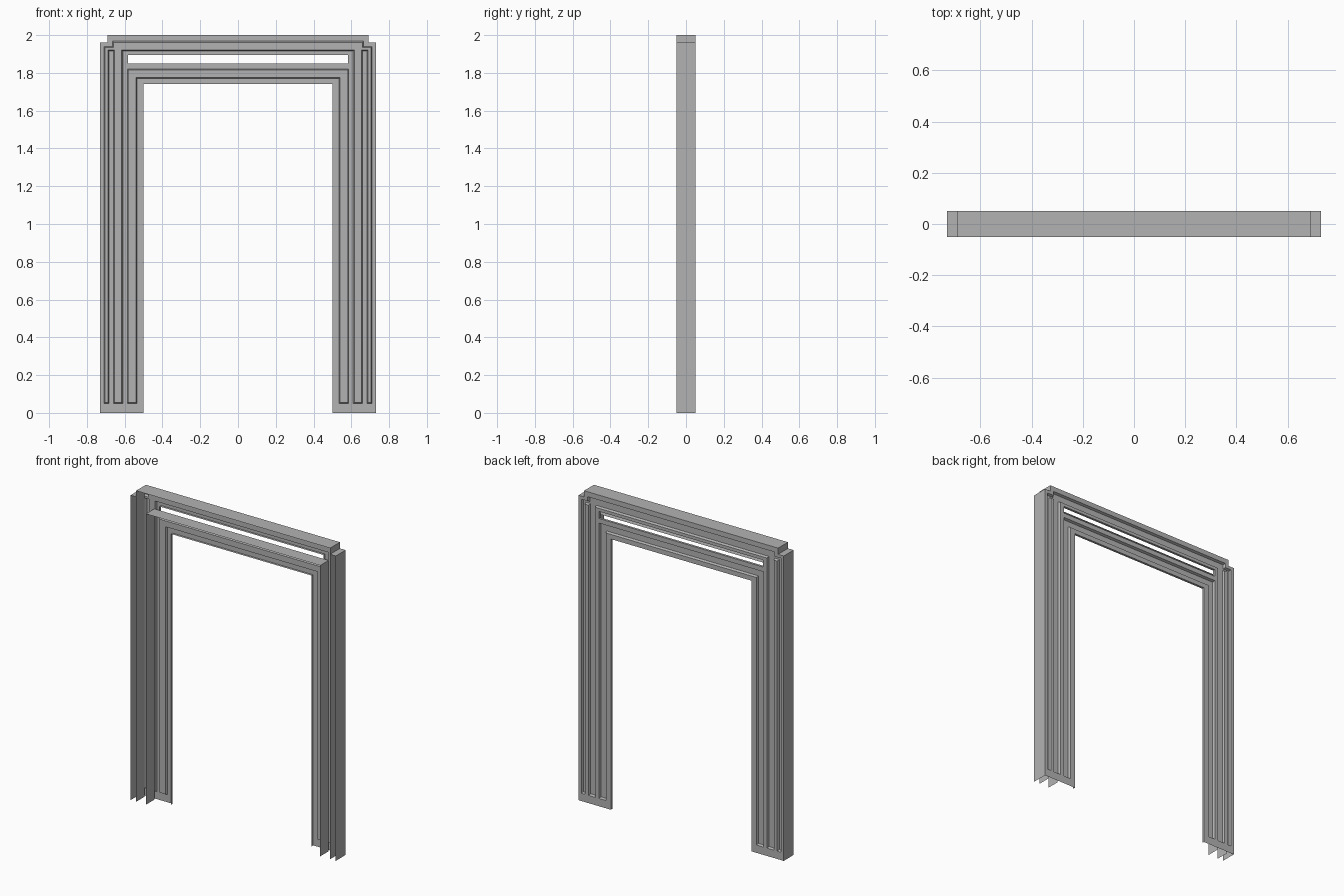
import bpy, bmesh

cube = bpy.data.objects.get("Cube")
if cube:
    bpy.data.objects.remove(cube)

grey = bpy.data.materials.new("plain_grey")
grey.use_nodes = True
colour = (0.45, 0.45, 0.45, 1)
grey.diffuse_color = colour
grey.node_tree.nodes["Principled BSDF"].inputs["Base Color"].default_value = colour

BACK, FRONT = 0.05, -0.05
RECESS = 0.015          # depth of grooves and small rims
EPS = 1e-4


def finish(bm, name):
    mesh = bpy.data.meshes.new(name)
    bm.to_mesh(mesh)
    bm.free()
    mesh.materials.append(grey)
    obj = bpy.data.objects.new(name, mesh)
    bpy.context.collection.objects.link(obj)
    return obj


def region(x, z):
    """Kind of surface at a point of the frame face (x is mirrored)."""
    if x < 0.5 and z < 1.74:
        return "open"
    if x > 0.69 and z > 1.96:
        return "open"
    if x < 0.583 and 1.85 < z < 1.895:
        return "open"
    if z < 0.05:
        return "flat"
    # inner groove around the opening
    if x < 0.585 and z < 1.82 and not (x < 0.535 and z < 1.77):
        return "groove"
    # outer groove, with a rib standing in each jamb
    top = 1.94 if x > 0.665 else 1.968
    if x < 0.71 and z < top and not (x < 0.61 and z < 1.915):
        if not (0.66 < x < 0.683 and z < 1.915):
            return "groove"
    return "flat"


# Face sheet, cut along the groove and opening lines
half = [0.5, 0.535, 0.583, 0.585, 0.61, 0.66, 0.665, 0.683, 0.69, 0.71, 0.73]
xs = [-x for x in reversed(half)] + half
zs = [0, 0.05, 1.74, 1.77, 1.82, 1.85, 1.895, 1.915, 1.94, 1.96, 1.968, 2]
bm = bmesh.new()
grid = {(x, z): bm.verts.new((x, BACK, z)) for x in xs for z in zs}
grooves = []
for x0, x1 in zip(xs, xs[1:]):
    for z0, z1 in zip(zs, zs[1:]):
        kind = region(abs(x0 + x1) / 2, (z0 + z1) / 2)
        if kind == "open":
            continue
        face = bm.faces.new([grid[p] for p in ((x0, z0), (x0, z1), (x1, z1), (x1, z0))])
        if kind == "groove":
            grooves.append(face)
bmesh.ops.delete(bm, geom=[v for v in bm.verts if not v.link_faces], context="VERTS")

# Outer return walls are full depth, openings get a shallow rim
outer, rims = [], []
for e in bm.edges:
    if not e.is_boundary:
        continue
    mid = (e.verts[0].co + e.verts[1].co) / 2
    if mid.z < EPS:
        continue
    at_side = abs(mid.x) > 0.69 - EPS
    (outer if at_side or mid.z > 2 - EPS else rims).append(e)

# Sunken grooves with steep sides
bmesh.ops.inset_region(bm, faces=grooves, thickness=0.006, depth=-RECESS,
                       use_even_offset=True, use_boundary=True)
for edges, depth in ((outer, BACK - FRONT), (rims, RECESS)):
    new = bmesh.ops.extrude_edge_only(bm, edges=edges)["geom"]
    verts = [g for g in new if isinstance(g, bmesh.types.BMVert)]
    bmesh.ops.translate(bm, verts=verts, vec=(0, -depth, 0))
bmesh.ops.dissolve_limit(bm, angle_limit=0.01, verts=bm.verts, edges=bm.edges)
bmesh.ops.recalc_face_normals(bm, faces=bm.faces)
finish(bm, "door_frame_shell")


def fin(name, a, b):
    """Thin sheet along a line in the x-z plane, from the face to the front."""
    bm = bmesh.new()
    y = BACK - RECESS
    corners = [(a[0], y, a[1]), (b[0], y, b[1]), (b[0], FRONT, b[1]), (a[0], FRONT, a[1])]
    bm.faces.new([bm.verts.new(c) for c in corners])
    return finish(bm, name)


# Inner stiffening sheets
for side, s in (("left", 1), ("right", -1)):
    fin(side + "_outer_fin", (s * 0.69, 0), (s * 0.69, 1.96))
    fin(side + "_inner_fin", (s * 0.62, 0), (s * 0.62, 1.87))
fin("header_shelf", (-0.62, 1.87), (0.62, 1.87))
